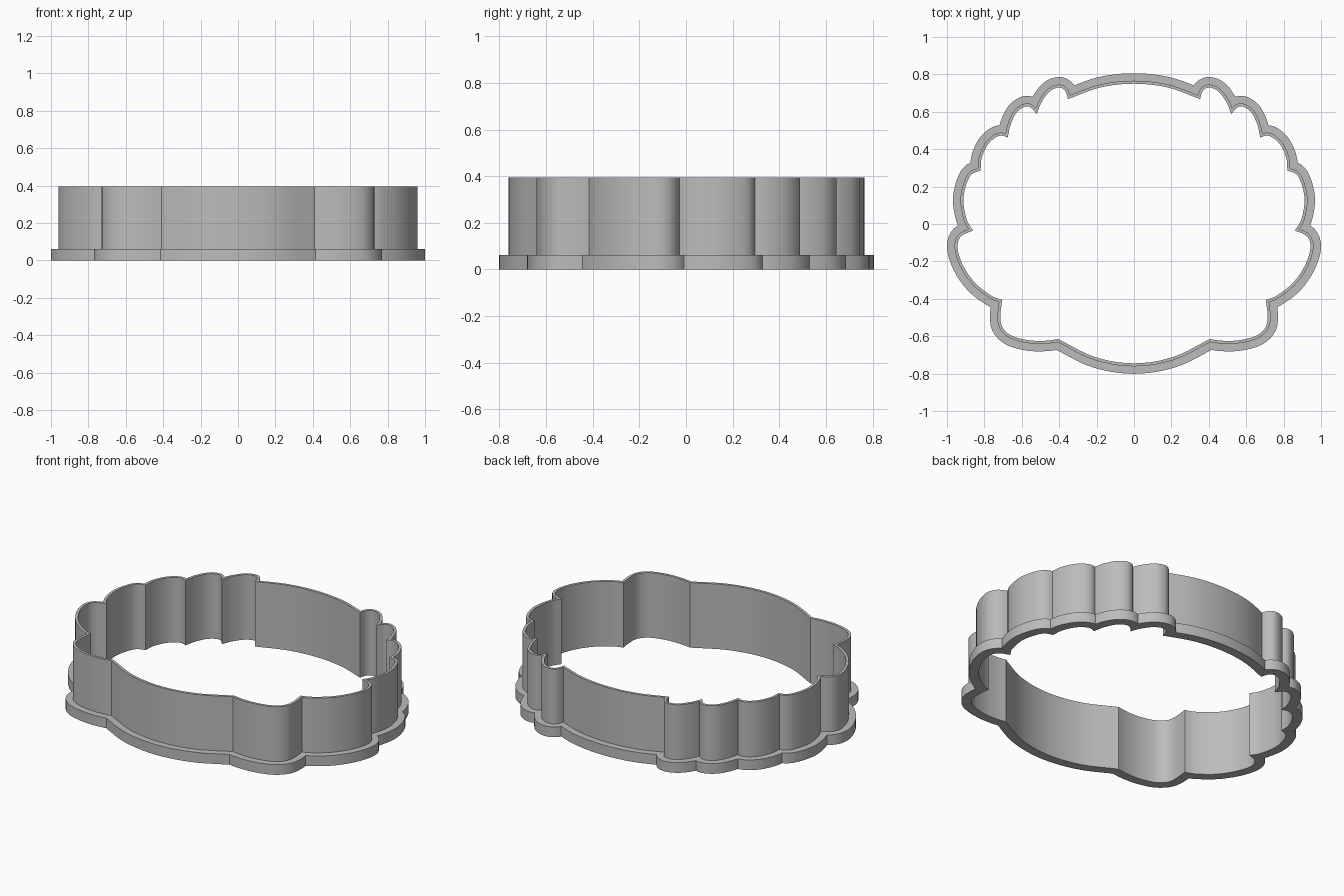
import bpy, bmesh, math
from mathutils import Vector
from mathutils.geometry import intersect_line_line_2d

if "Cube" in bpy.data.objects:
    bpy.data.objects.remove(bpy.data.objects["Cube"])

HEIGHT, FLANGE_H = 0.395, 0.062     # wall top, flange top
WALL_T, FLANGE_T = 0.016, 0.056     # offsets from the inner outline
N = 20                              # segments per scallop

# Inner outline: front arc, right-hand scallops, back arc (counter-clockwise)
FRONT = [(-.405, -.615), (-.21, -.711), (0, -.745), (.21, -.711), (.405, -.615)]
SIDE = [
    [(.405, -.615), (.47, -.624), (.56, -.622), (.655, -.597), (.705, -.55), (.714, -.49), (.705, -.405)],
    [(.705, -.405), (.76, -.385), (.85, -.315), (.915, -.22), (.944, -.125), (.925, -.065), (.86, -.035)],
    [(.86, -.035), (.893, .02), (.912, .12), (.9, .2), (.87, .265), (.82, .285)],
    [(.82, .285), (.815, .35), (.785, .42), (.745, .46), (.71, .473), (.675, .462)],
    [(.675, .462), (.66, .53), (.63, .593), (.59, .625), (.555, .625), (.52, .588)],
    [(.52, .588), (.495, .65), (.45, .71), (.4, .73), (.368, .712), (.353, .668)],
]
BACK = [(.353, .668), (.18, .73), (0, .75), (-.18, .73), (-.353, .668)]


def smooth(points, steps=10):
    """Catmull-Rom curve through the points."""
    p = [Vector(q) for q in points]
    p = [2 * p[0] - p[1]] + p + [2 * p[-1] - p[-2]]
    out = []
    for a, b, c, d in zip(p, p[1:], p[2:], p[3:]):
        for k in range(steps):
            t = k / steps
            out.append(0.5 * (2 * b + (c - a) * t + (2 * a - 5 * b + 4 * c - d) * t * t
                              + (3 * b - a - 3 * c + d) * t ** 3))
    return out + [p[-2]]


def offset(line, dist):
    """Push an open line outward (to its right)."""
    out = []
    for i, p in enumerate(line):
        d = (line[min(i + 1, len(line) - 1)] - line[max(i - 1, 0)]).normalized()
        out.append(p + Vector((d.y, -d.x)) * dist)
    return out


def crossing(a, b):
    """Where the end of line a meets the start of line b."""
    for i in range(len(a) - 2, len(a) // 2 - 1, -1):
        for j in range(len(b) // 2):
            hit = intersect_line_line_2d(a[i], a[i + 1], b[j], b[j + 1])
            if hit:
                return i, j, hit
    return len(a) - 2, 0, (a[-1] + b[0]) / 2


def resample(line):
    """N evenly spaced points, leaving out the last."""
    dist = [0.0]
    for a, b in zip(line, line[1:]):
        dist.append(dist[-1] + (b - a).length)
    out, i = [], 0
    for k in range(N):
        s = dist[-1] * k / N
        while i < len(line) - 2 and dist[i + 1] < s:
            i += 1
        t = (s - dist[i]) / max(dist[i + 1] - dist[i], 1e-9)
        out.append(line[i].lerp(line[i + 1], t))
    return out


def outline(dist):
    """Closed outline grown by dist, trimmed at every notch."""
    if dist == 0:
        return [p for l in lobes for p in resample(l)]
    lines = [offset(l, dist) for l in lobes]
    n = len(lines)
    cuts = [crossing(lines[i], lines[(i + 1) % n]) for i in range(n)]
    pts = []
    for i, l in enumerate(lines):
        _, start, p0 = cuts[i - 1]
        end, _, p1 = cuts[i]
        pts += resample([p0] + l[start + 1:end + 1] + [p1])
    return pts


mirrored = [[(-x, y) for x, y in reversed(l)] for l in reversed(SIDE)]
lobes = [smooth(l) for l in [FRONT] + SIDE + [BACK] + mirrored]

inner, wall, flange = outline(0), outline(WALL_T), outline(FLANGE_T)

# Scalloped wall with the flange around its foot, lofted as one closed section
section = [(inner, 0), (inner, HEIGHT), (wall, HEIGHT),
           (wall, FLANGE_H), (flange, FLANGE_H), (flange, 0)]
bm = bmesh.new()
rings = [[bm.verts.new((p.x, p.y, z)) for p in pts] for pts, z in section]
for r, a in enumerate(rings):
    b = rings[(r + 1) % len(rings)]
    for i in range(len(a)):
        j = (i + 1) % len(a)
        bm.faces.new((a[i], a[j], b[j], b[i]))
bmesh.ops.recalc_face_normals(bm, faces=bm.faces)
mesh = bpy.data.meshes.new("scalloped_cutter")
bm.to_mesh(mesh)
bm.free()

grey = bpy.data.materials.new("plain grey")
grey.diffuse_color = (0.5, 0.5, 0.5, 1)
grey.use_nodes = True
grey.node_tree.nodes["Principled BSDF"].inputs["Base Color"].default_value = grey.diffuse_color
mesh.materials.append(grey)
cutter = bpy.data.objects.new("scalloped_cutter", mesh)
bpy.context.collection.objects.link(cutter)
bpy.context.view_layer.objects.active = cutter
cutter.select_set(True)
bpy.ops.object.shade_smooth_by_angle(angle=math.radians(30))
